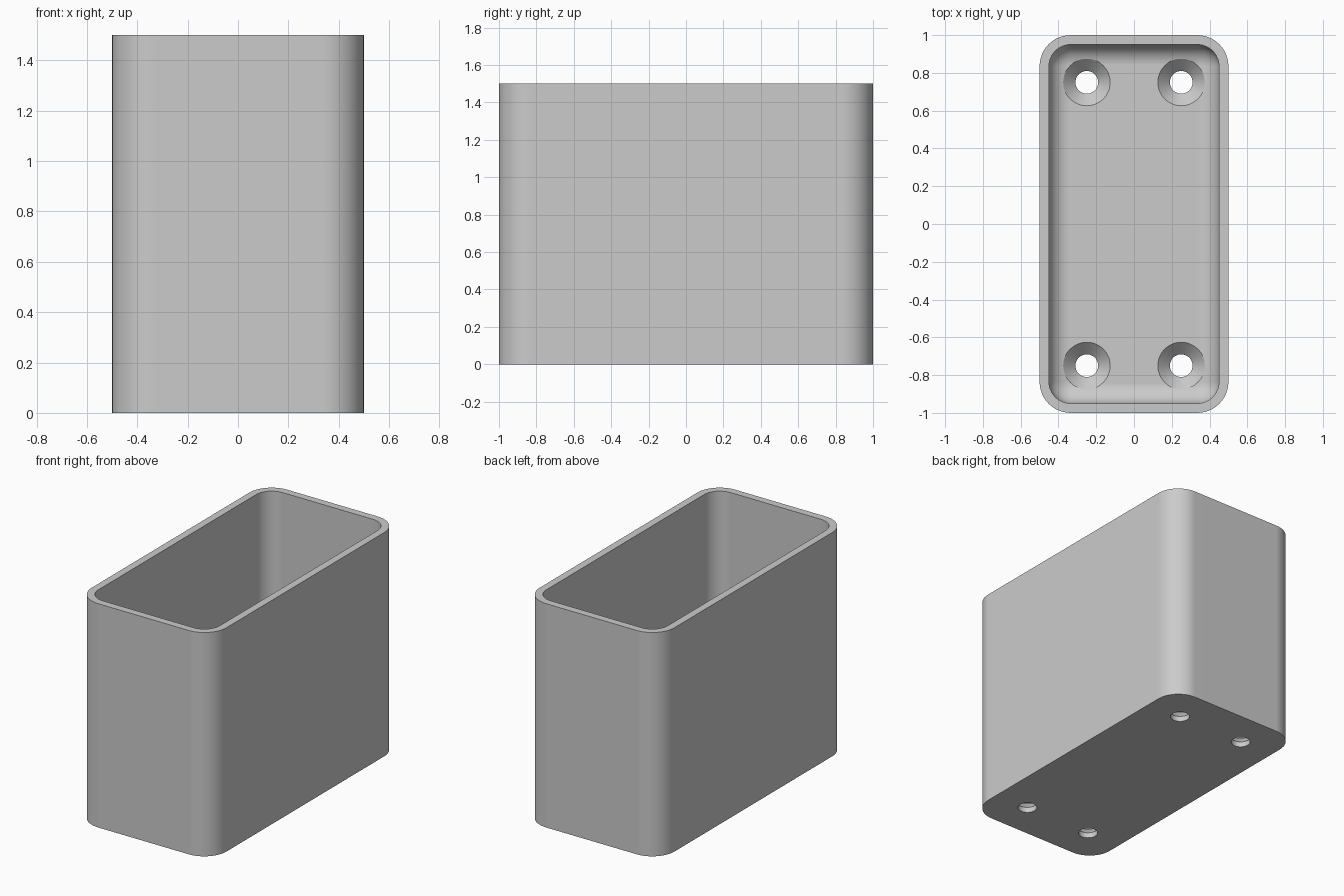
import bpy, bmesh
from math import cos, sin, pi

if "Cube" in bpy.data.objects:
    bpy.data.objects.remove(bpy.data.objects["Cube"])

HALF_X, HALF_Y, HEIGHT = 0.5, 1.0, 1.5
CORNER, WALL, FLOOR, FILLET = 0.165, 0.05, 0.1, 0.11
STEPS = 12

grey = bpy.data.materials.new("plain_grey")
grey.use_nodes = True
colour = (0.6, 0.6, 0.6, 1)
grey.diffuse_color = colour
grey.node_tree.nodes["Principled BSDF"].inputs["Base Color"].default_value = colour


def rounded_ring(inset, z):
    """Rounded rectangle, moved inwards by inset."""
    r = CORNER - inset
    cx, cy = HALF_X - CORNER, HALF_Y - CORNER
    points = []
    for i, (sx, sy) in enumerate([(1, 1), (-1, 1), (-1, -1), (1, -1)]):
        for k in range(STEPS + 1):
            a = (i + k / STEPS) * pi / 2
            points.append((sx * cx + r * cos(a), sy * cy + r * sin(a), z))
    return points


def circle_ring(x, y, r, z, n=48):
    return [(x + r * cos(2 * pi * k / n), y + r * sin(2 * pi * k / n), z)
            for k in range(n)]


def loft(name, rings):
    """Closed solid through a list of equal rings."""
    bm = bmesh.new()
    loops = [[bm.verts.new(p) for p in ring] for ring in rings]
    n = len(loops[0])
    for low, high in zip(loops, loops[1:]):
        for i in range(n):
            j = (i + 1) % n
            bm.faces.new((low[i], low[j], high[j], high[i]))
    bm.faces.new(loops[0][::-1])
    bm.faces.new(loops[-1])
    bmesh.ops.recalc_face_normals(bm, faces=bm.faces[:])
    mesh = bpy.data.meshes.new(name)
    bm.to_mesh(mesh)
    bm.free()
    mesh.materials.append(grey)
    obj = bpy.data.objects.new(name, mesh)
    bpy.context.collection.objects.link(obj)
    return obj


# Open box: outer wall, rim, inner wall, then the fillet down to the floor
rings = [rounded_ring(0, 0), rounded_ring(0, HEIGHT), rounded_ring(WALL, HEIGHT)]
for k in range(STEPS + 1):
    a = k / STEPS * pi / 2
    rings.append(rounded_ring(WALL + FILLET * (1 - cos(a)),
                              FLOOR + FILLET * (1 - sin(a))))
box = loft("open_box", rings)

# Four countersunk screw holes through the floor
bpy.context.view_layer.objects.active = box
for x in (-0.25, 0.25):
    for y in (-0.75, 0.75):
        profile = [(0.06, -0.1), (0.06, 0.036), (0.125, 0.101), (0.125, 0.3)]
        cutter = loft("hole_cutter", [circle_ring(x, y, r, z) for r, z in profile])
        cutter.hide_render = True
        cut = box.modifiers.new("screw_hole", 'BOOLEAN')
        cut.operation = 'DIFFERENCE'
        cut.solver = 'EXACT'
        cut.object = cutter
        bpy.ops.object.modifier_apply(modifier=cut.name)
        bpy.data.objects.remove(cutter)

# Smooth rounded surfaces, crisp rim and hole edges
for obj in bpy.context.selected_objects:
    obj.select_set(False)
box.select_set(True)
bpy.ops.object.shade_smooth_by_angle(angle=pi / 6)
weighted = box.modifiers.new("even_shading", 'WEIGHTED_NORMAL')
weighted.keep_sharp = True
